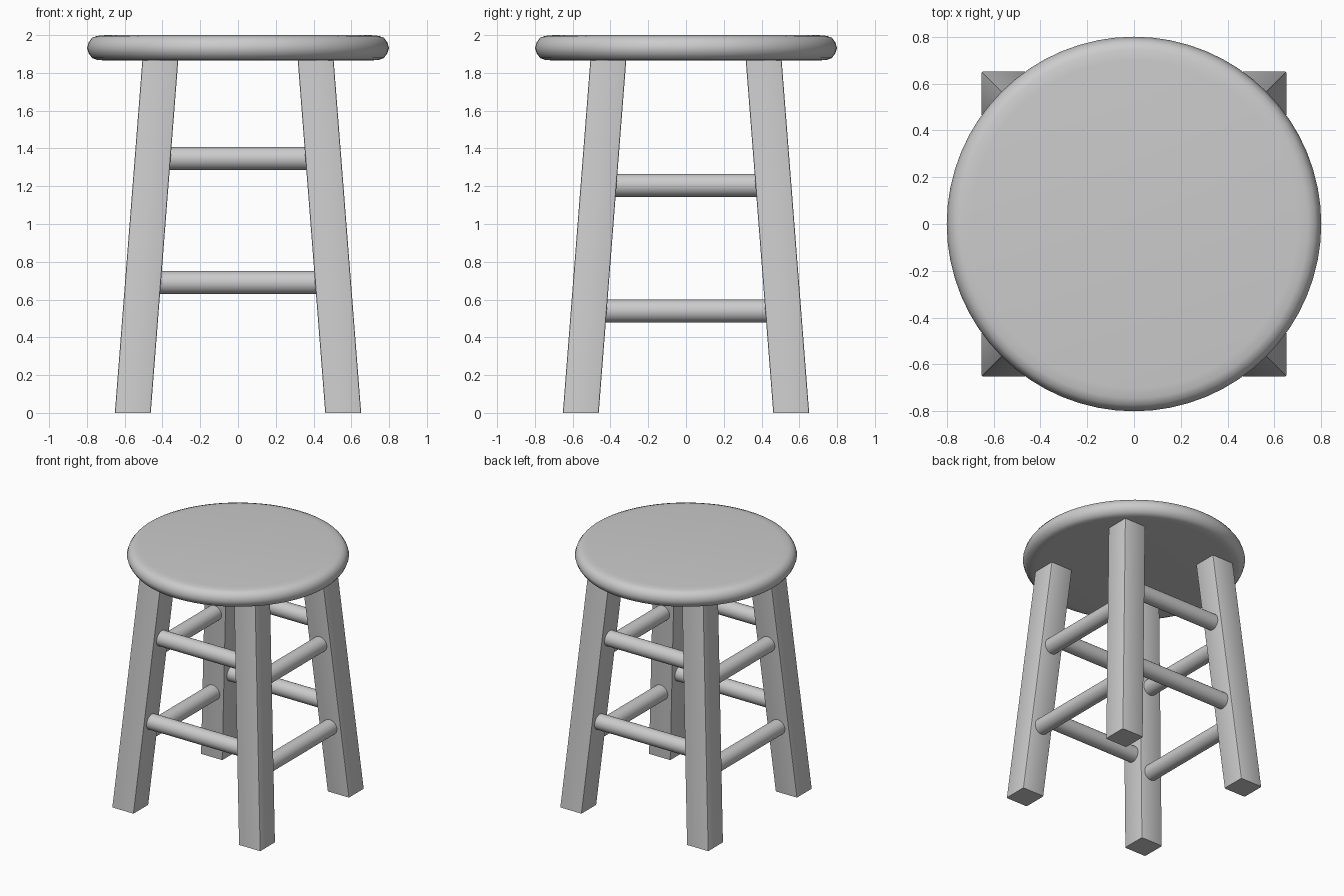
import bpy, bmesh
from math import radians
from mathutils import Matrix, Vector

if "Cube" in bpy.data.objects:
    bpy.data.objects.remove(bpy.data.objects["Cube"])


def finish(bm, name, smooth=True):
    bmesh.ops.recalc_face_normals(bm, faces=bm.faces)
    mesh = bpy.data.meshes.new(name)
    bm.to_mesh(mesh)
    bm.free()
    ob = bpy.data.objects.new(name, mesh)
    bpy.context.collection.objects.link(ob)
    if smooth:
        bpy.ops.object.select_all(action='DESELECT')
        ob.select_set(True)
        bpy.context.view_layer.objects.active = ob
        bpy.ops.object.shade_smooth_by_angle(angle=radians(40))
    return ob


def leg_centre(z):
    return 0.557 - 0.078 * z


# Seat: rounded disc turned from a half profile
profile = [(0, 1.866), (0.70, 1.866), (0.745, 1.868), (0.773, 1.879), (0.79, 1.903),
           (0.80, 1.932), (0.79, 1.963), (0.773, 1.986), (0.745, 1.996), (0.70, 2.0), (0, 2.0)]
bm = bmesh.new()
verts = [bm.verts.new((r, 0, z)) for r, z in profile]
edges = [bm.edges.new(pair) for pair in zip(verts, verts[1:])]
bmesh.ops.spin(bm, geom=verts + edges, cent=(0, 0, 0), axis=(0, 0, 1),
               angle=radians(360), steps=64)
bmesh.ops.remove_doubles(bm, verts=bm.verts, dist=0.0005)
finish(bm, "seat")


# Legs: square posts sheared inwards towards the seat
def leg(name, sx, sy):
    top = 1.89
    bm = bmesh.new()
    bmesh.ops.create_cube(bm, size=1)
    for v in bm.verts:
        z = (v.co.z + 0.5) * top
        c = leg_centre(z)
        v.co = Vector((sx * c + v.co.x * 0.19, sy * c + v.co.y * 0.19, z))
    upright = [e for e in bm.edges if abs(e.verts[0].co.z - e.verts[1].co.z) > 1]
    bmesh.ops.bevel(bm, geom=upright, offset=0.008, segments=2, profile=0.5, affect='EDGES')
    finish(bm, name)


for sy, depth in ((-1, "front"), (1, "back")):
    for sx, side in ((-1, "left"), (1, "right")):
        leg(f"{depth}_{side}_leg", sx, sy)


# Rungs: round bars whose ends are buried in the legs
def rung(name, z, side, along_x):
    c = leg_centre(z)
    turn = Matrix.Rotation(radians(90), 4, 'Y' if along_x else 'X')
    offset = (0, side * c, z) if along_x else (side * c, 0, z)
    bm = bmesh.new()
    bmesh.ops.create_cone(bm, cap_ends=True, segments=32, radius1=0.061, radius2=0.061,
                          depth=2 * c, matrix=Matrix.Translation(offset) @ turn)
    finish(bm, name)


for level, zx, zy in (("lower", 0.69, 0.54), ("upper", 1.347, 1.205)):
    rung(f"front_{level}_rung", zx, -1, True)
    rung(f"back_{level}_rung", zx, 1, True)
    rung(f"left_{level}_rung", zy, -1, False)
    rung(f"right_{level}_rung", zy, 1, False)
